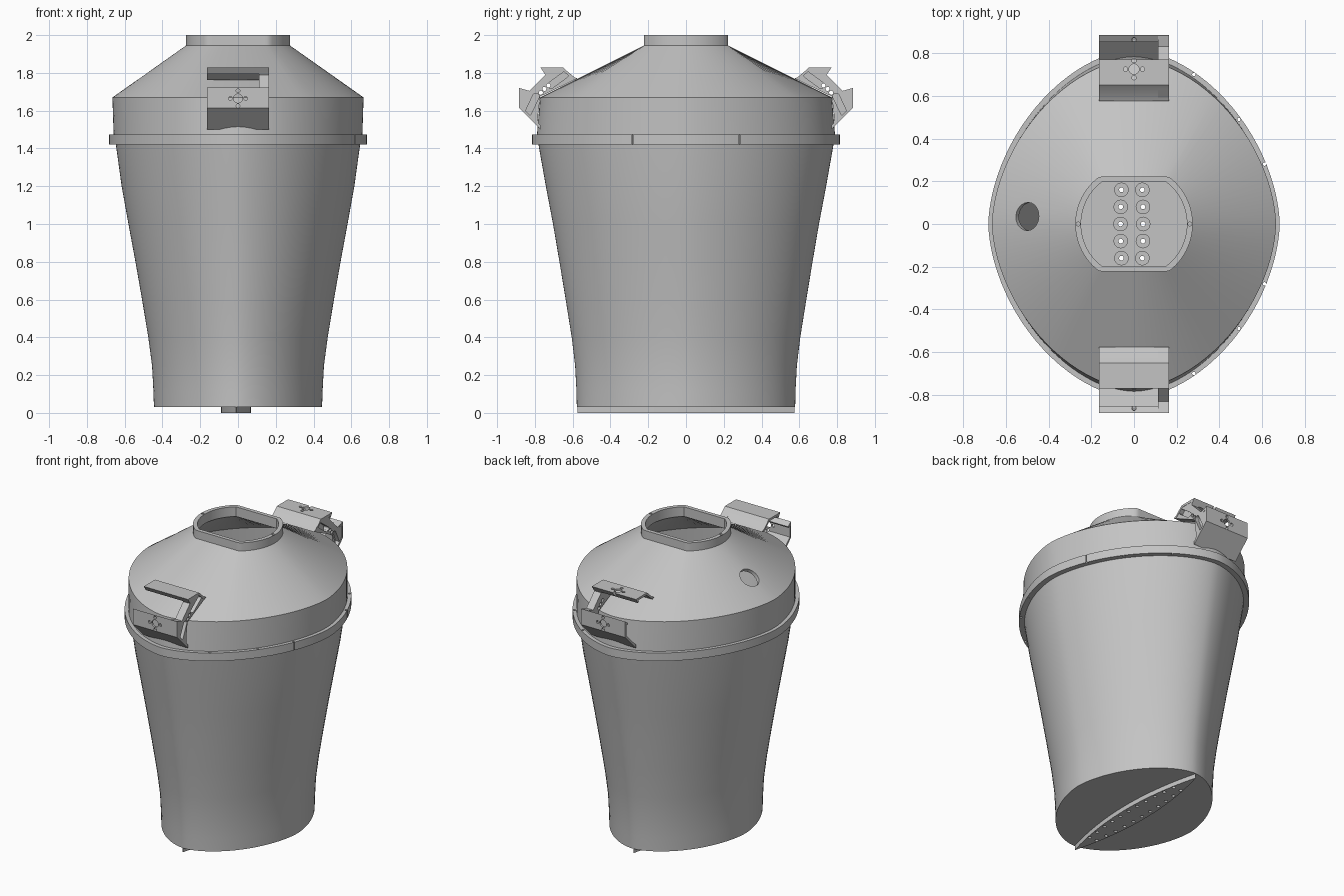
import bpy, bmesh, math
from mathutils import Matrix, Vector

cube = bpy.data.objects.get("Cube")
if cube:
    bpy.data.objects.remove(cube, do_unlink=True)

GREY = (0.55, 0.55, 0.55, 1)
metal = bpy.data.materials.new("plain grey")
metal.use_nodes = True
metal.diffuse_color = GREY
metal.node_tree.nodes["Principled BSDF"].inputs["Base Color"].default_value = GREY

N = 96           # segments around the vessel
POWER = 1.75     # squareness of the lens-like outline


def finish(name, bm):
    bmesh.ops.recalc_face_normals(bm, faces=bm.faces[:])
    mesh = bpy.data.meshes.new(name)
    bm.to_mesh(mesh)
    bm.free()
    obj = bpy.data.objects.new(name, mesh)
    mesh.materials.append(metal)
    bpy.context.collection.objects.link(obj)
    return obj


def activate(obj):
    bpy.ops.object.select_all(action='DESELECT')
    obj.select_set(True)
    bpy.context.view_layer.objects.active = obj


def smooth(obj):
    activate(obj)
    bpy.ops.object.shade_smooth_by_angle(angle=math.radians(30))


def oval(rx, ry, z):
    """Outline with rounded points towards front and back."""
    pts = []
    for i in range(N):
        a = math.tau * i / N
        c, s = math.cos(a), math.sin(a)
        pts.append((rx * math.copysign(abs(c) ** (2 / POWER), c),
                    ry * math.copysign(abs(s) ** (2 / POWER), s), z))
    return pts


def cropped_circle(r, half, z):
    """Circle with flattened front and back."""
    angles = [math.tau * i / N for i in range(N)]
    return [(r * math.cos(a), max(-half, min(half, r * math.sin(a))), z) for a in angles]


def loft(name, rings, closed):
    bm = bmesh.new()
    loops = [[bm.verts.new(p) for p in ring] for ring in rings]
    pairs = list(zip(loops, loops[1:]))
    if closed:
        pairs.append((loops[-1], loops[0]))
    else:
        bm.faces.new(loops[0])
        bm.faces.new(loops[-1])
    for a, b in pairs:
        for i in range(N):
            j = (i + 1) % N
            bm.faces.new((a[i], a[j], b[j], b[i]))
    return finish(name, bm)


def prism(name, points, offset):
    """Extrude a polygon by an offset vector."""
    bm = bmesh.new()
    face = bm.faces.new([bm.verts.new(p) for p in points])
    new = bmesh.ops.extrude_face_region(bm, geom=[face])["geom"]
    verts = [v for v in new if isinstance(v, bmesh.types.BMVert)]
    bmesh.ops.translate(bm, verts=verts, vec=offset)
    return finish(name, bm)


def rods(name, places, axis, depth):
    """Several cylinders, given as (centre, radius), along one axis."""
    bm = bmesh.new()
    turn = Vector(axis).to_track_quat('Z', 'Y').to_matrix().to_4x4()
    for centre, r in places:
        bmesh.ops.create_cone(bm, cap_ends=True, segments=20, radius1=r, radius2=r,
                              depth=depth, matrix=Matrix.Translation(centre) @ turn)
    return finish(name, bm)


def cut(obj, cutter):
    cutter.hide_render = True
    mod = obj.modifiers.new("cut", 'BOOLEAN')
    mod.operation = 'DIFFERENCE'
    mod.solver = 'EXACT'
    mod.object = cutter
    activate(obj)
    bpy.ops.object.modifier_apply(modifier=mod.name)
    bpy.data.objects.remove(cutter, do_unlink=True)


# Tapered vessel with a closed floor
wall = [(.445, .578, .03), (.448, .58, .12), (.455, .587, .25), (.475, .605, .4),
        (.508, .637, .6), (.543, .67, .8), (.58, .704, 1.0), (.616, .742, 1.2), (.652, .788, 1.46)]
T = 0.022
rings = [oval(*w) for w in wall]
rings += [oval(rx - T, ry - T, z) for rx, ry, z in reversed(wall[1:])]
rings.append(oval(wall[0][0] - T, wall[0][1] - T, .05))
body = loft("vessel_body", rings, False)

# Lens-shaped foot plate under the floor
def lens(y, half):
    return half * (1 - (y / .578) ** 2)

ys = [-.575 + 1.15 * i / 32 for i in range(33)]
outline = [(-.01 + lens(y, .08), y, 0) for y in ys] + [(-.01 - lens(y, .08), y, 0) for y in reversed(ys)]
foot = prism("foot_plate", outline, (0, 0, .035))

# Drain holes with small bosses on the floor
drains = [(-.01 + side * lens(.08 * k, .053), .08 * k) for k in range(-5, 6) for side in (-1, 1)]
bosses = rods("drain_bosses", [((x, y, .052), .034) for x, y in drains if abs(y) < .2], (0, 0, 1), .016)
for part in (body, foot, bosses):
    cut(part, rods("drill", [((x, y, .03), .011) for x, y in drains], (0, 0, 1), .2))
    smooth(part)

# Flange ring with holes along one side
flange = loft("flange_ring", [oval(.682, .815, 1.42), oval(.682, .815, 1.475),
                              oval(.636, .77, 1.475), oval(.636, .77, 1.42)], True)
holes = []
for y in (.28, .49, .7):
    x = .682 * (1 - (y / .815) ** POWER) ** (1 / POWER) - .003 - .02 * y
    holes += [((x, y, 1.45), .008), ((x, -y, 1.45), .008)]
cut(flange, rods("drill", holes, (0, 0, 1), .2))
smooth(flange)

# Conical lid with an open neck
lid = loft("lid", [oval(.658, .79, 1.462), oval(.665, .772, 1.67),
                   cropped_circle(.275, .222, 1.945), cropped_circle(.275, .222, 2),
                   cropped_circle(.248, .196, 2), cropped_circle(.248, .196, 1.935),
                   oval(.643, .75, 1.655), oval(.636, .768, 1.462)], True)
cut(lid, rods("drill", [((-.5, .035, 1.786), .066)], (-.576, 0, .817), .16))
cut(lid, rods("drill", [((.262, 0, 2), .009), ((-.262, 0, 2), .009)], (0, 0, 1), .06))
smooth(lid)

# Bent clips at front and back: two plates joined by a cheek on one end
UPPER = [(.575, 1.77), (.6, 1.782), (.65, 1.828), (.77, 1.828), (.748, 1.795),
         (.738, 1.805), (.745, 1.813), (.655, 1.813), (.595, 1.762)]
LOWER = [(.77, 1.5), (.885, 1.615), (.885, 1.722), (.852, 1.7), (.858, 1.69),
         (.872, 1.698), (.872, 1.622), (.77, 1.522)]
CHEEK = [(.58, 1.768), (.65, 1.826), (.768, 1.826), (.745, 1.79), (.83, 1.705), (.883, 1.72),
         (.883, 1.616), (.775, 1.508), (.785, 1.56), (.772, 1.675), (.7, 1.71)]
SLOTS = [((.64, 1.79), (.715, 1.735)), ((.795, 1.675), (.835, 1.59))]
CROSS = [(0, 0, .024), (.04, 0, .01), (-.04, 0, .01), (0, .04, .01), (0, -.04, .01)]


def capsule(a, b, r):
    a, b = Vector(a), Vector(b)
    start = math.atan2(b.y - a.y, b.x - a.x) + math.pi / 2
    pts = []
    for centre, base in ((a, start), (b, start + math.pi)):
        for i in range(9):
            t = base + math.pi * i / 8
            pts.append(centre + r * Vector((math.cos(t), math.sin(t))))
    return pts


for side, label in ((-1, "front"), (1, "back")):
    def clip_part(name, profile, x0, x1):
        return prism(name, [(x0, side * o, z) for o, z in profile], (x1 - x0, 0, 0))

    upper = clip_part(label + "_clip_upper_plate", UPPER, -.165, .165)
    lower = clip_part(label + "_clip_lower_plate", LOWER, -.165, .165)
    cheek = clip_part(label + "_clip_cheek", CHEEK, .112, .163)
    for a, b in SLOTS:
        cut(cheek, clip_part("slot", capsule(a, b, .017), .135, .2))
    pins = [((.14, side * o, z), .011) for o, z in ((.768, 1.695), (.75, 1.715), (.728, 1.733))]
    cut(cheek, rods("drill", pins, (1, 0, 0), .2))
    cut(lower, rods("drill", [((u, side * .88, 1.665 + v), r) for u, v, r in CROSS], (0, 1, 0), .06))
    if side > 0:
        cut(upper, rods("drill", [((u, .725 + v, 1.82), r) for u, v, r in CROSS], (0, 0, 1), .06))
    for part in (upper, lower, cheek):
        smooth(part)
